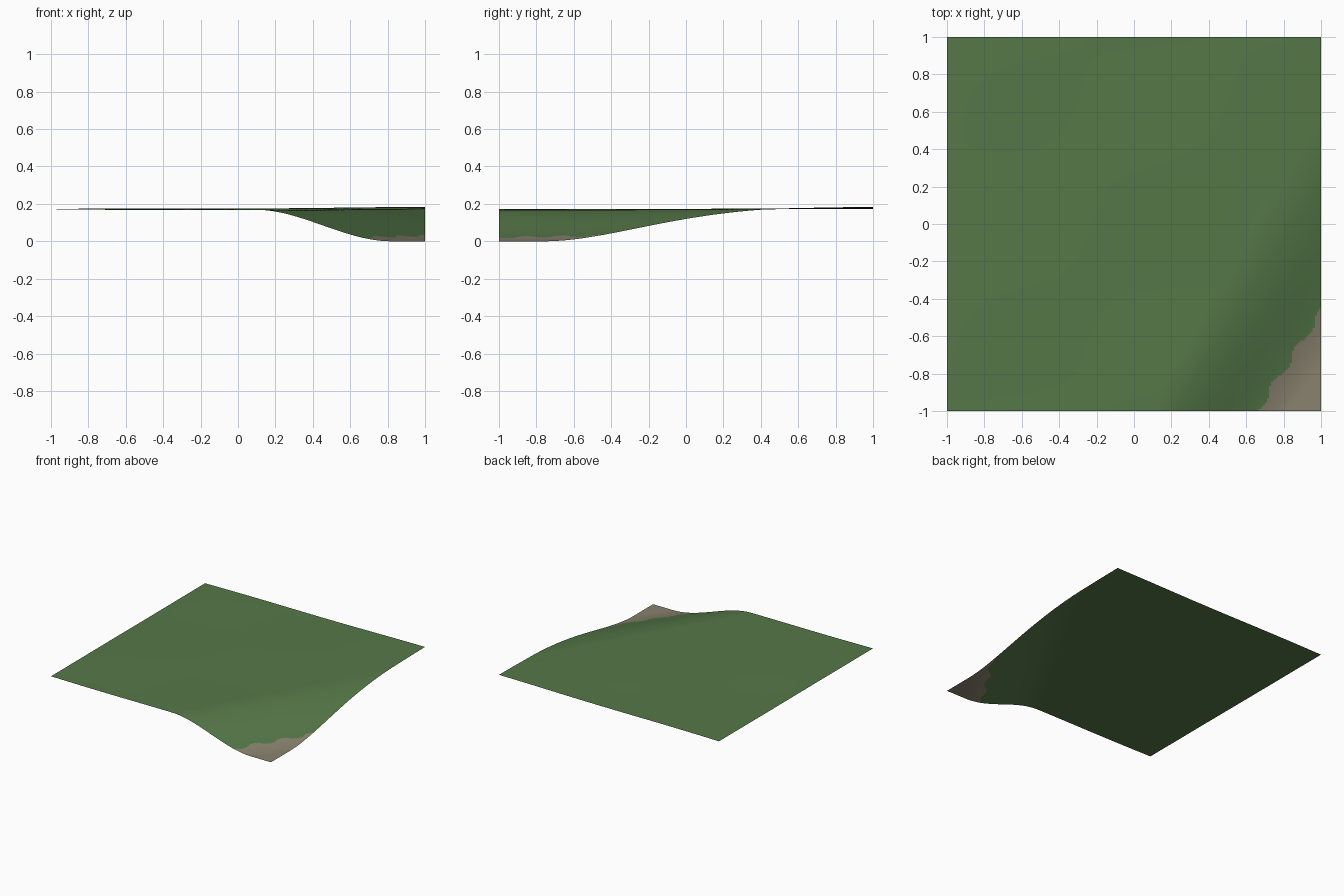
import bpy, bmesh
from math import sin, cos

cube = bpy.data.objects.get("Cube")
if cube:
    bpy.data.objects.remove(cube)


def make_material(name, rgb):
    mat = bpy.data.materials.new(name)
    mat.use_nodes = True
    colour = (*rgb, 1)
    mat.diffuse_color = colour
    mat.node_tree.nodes["Principled BSDF"].inputs["Base Color"].default_value = colour
    return mat


def height(x, y):
    """Gently rolling plateau that eases down a slanted bank to a low corner."""
    rise = (x + 1) / 2 * y * 0.01
    ripple = 0.002 * sin(4 * x + 1) * sin(5 * y)
    plateau = 0.172 + rise + ripple
    crest = 0.10 + 0.57 * (y + 1)
    foot = 0.82 + 0.75 * (y + 1)
    t = min(max((x - crest) / (foot - crest), 0), 1)
    return plateau * (1 - t * t * (3 - 2 * t))


def is_bare(x, y):
    """Scalloped edge between grass and bare earth."""
    return x > 0.66 + 0.64 * (y + 1) + 0.018 * cos(33 * (y + 0.76))


# Ground sheet: a single open surface shaped by the height rule
bm = bmesh.new()
bmesh.ops.create_grid(bm, x_segments=180, y_segments=180, size=1)
for v in bm.verts:
    v.co.z = height(v.co.x, v.co.y)
for f in bm.faces:
    c = f.calc_center_median()
    f.material_index = int(is_bare(c.x, c.y))
    f.smooth = True

mesh = bpy.data.meshes.new("ground")
bm.to_mesh(mesh)
bm.free()
mesh.materials.append(make_material("grass green", (0.091, 0.188, 0.065)))
mesh.materials.append(make_material("bare earth", (0.25, 0.223, 0.156)))
ground = bpy.data.objects.new("ground", mesh)
bpy.context.collection.objects.link(ground)
